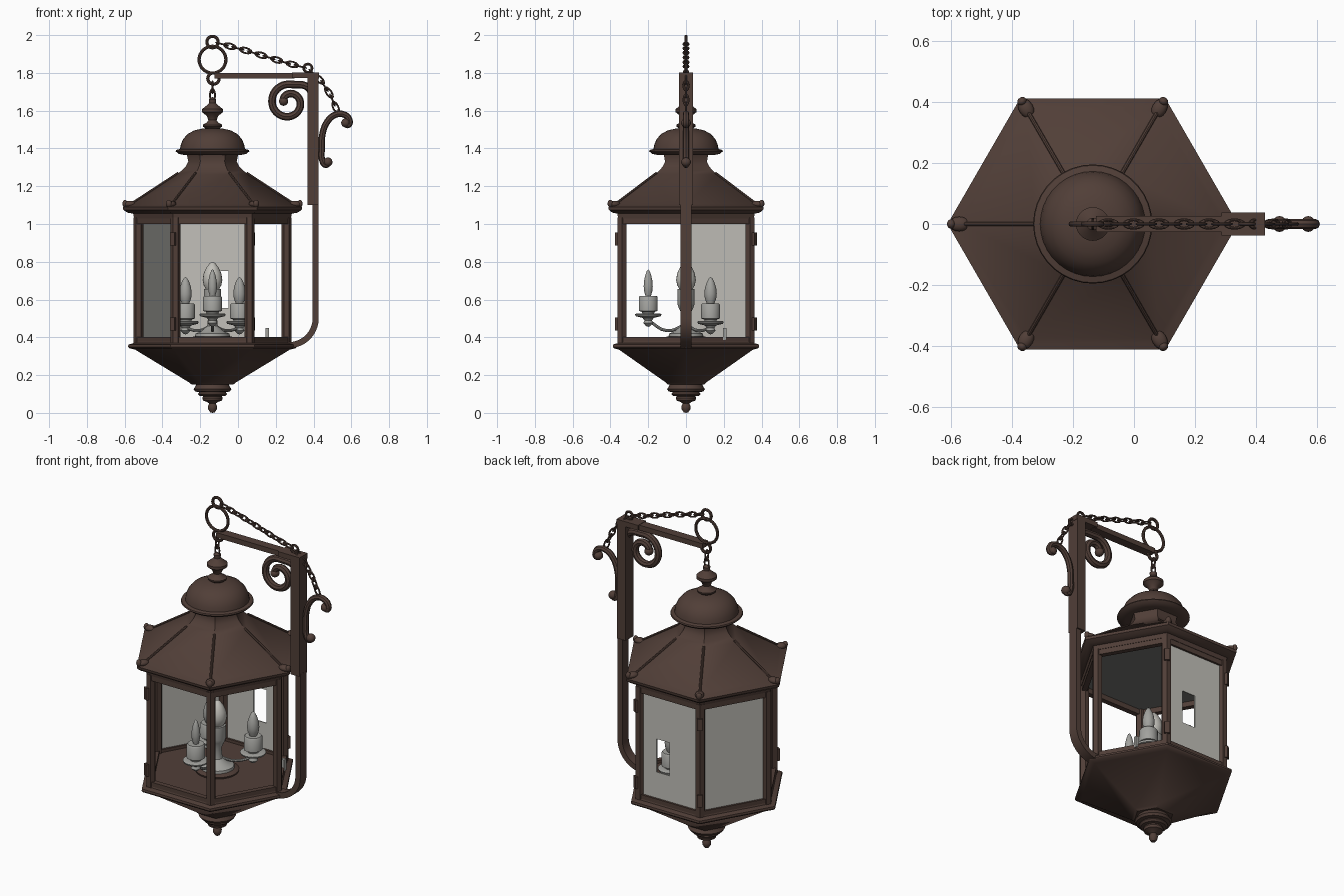
import bpy, bmesh, math
from mathutils import Vector, Matrix

if "Cube" in bpy.data.objects:
    bpy.data.objects.remove(bpy.data.objects["Cube"])

CX = -0.135                      # lantern axis
R = math.radians


def material(name, col):
    m = bpy.data.materials.new(name)
    m.diffuse_color = (*col, 1)
    m.use_nodes = True
    m.node_tree.nodes["Principled BSDF"].inputs["Base Color"].default_value = m.diffuse_color
    return m


BROWN = material("aged_bronze", (0.082, 0.049, 0.039))
GLASS = material("frosted_glass", (0.54, 0.53, 0.49))
CANDLE = material("candle_grey", (0.36, 0.36, 0.34))
DARK = material("ceiling_grey", (0.17, 0.17, 0.16))


def finish(name, bm, mat):
    bmesh.ops.remove_doubles(bm, verts=bm.verts, dist=1e-5)
    bmesh.ops.recalc_face_normals(bm, faces=bm.faces)
    me = bpy.data.meshes.new(name)
    bm.to_mesh(me)
    bm.free()
    me.materials.append(mat)
    ob = bpy.data.objects.new(name, me)
    bpy.context.collection.objects.link(ob)
    return ob


def lathe(name, profile, mat=BROWN, seg=28, x=CX, y=0.0):
    """Spin an (r, z) profile about a vertical axis; seg=6 gives a hexagon."""
    bm = bmesh.new()
    rings = [[bm.verts.new((x + r * math.cos(2 * math.pi * i / seg),
                            y + r * math.sin(2 * math.pi * i / seg), z))
              for i in range(seg)] if r > 0 else [bm.verts.new((x, y, z))]
             for r, z in profile]
    for a, b in zip(rings, rings[1:]):
        for i in range(seg):
            j = (i + 1) % seg
            q = [a[i % len(a)], a[j % len(a)], b[j % len(b)], b[i % len(b)]]
            bm.faces.new(list(dict.fromkeys(q)))
    return finish(name, bm, mat)


def box(name, lo, hi, mat=BROWN, angle=0.0, origin=(0, 0)):
    """Box between two corners, turned about z and moved to origin."""
    bm = bmesh.new()
    bmesh.ops.create_cube(bm, size=1)
    lo, hi = Vector(lo), Vector(hi)
    for v in bm.verts:
        v.co = Vector((v.co[k] * (hi[k] - lo[k]) + (lo[k] + hi[k]) / 2 for k in range(3)))
    bm.transform(Matrix.Translation((*origin, 0)) @ Matrix.Rotation(angle, 4, 'Z'))
    return finish(name, bm, mat)


def tube(name, pts, rad, mat=BROWN):
    """Round bar through points."""
    cu = bpy.data.curves.new(name, 'CURVE')
    cu.dimensions = '3D'
    cu.bevel_depth, cu.bevel_resolution, cu.use_fill_caps = rad, 2, True
    sp = cu.splines.new('BEZIER')
    sp.bezier_points.add(len(pts) - 1)
    for bp, p in zip(sp.bezier_points, pts):
        bp.co = p
        bp.handle_left_type = bp.handle_right_type = 'AUTO'
    sp.resolution_u = 4
    tmp = bpy.data.objects.new(name + "_path", cu)
    bpy.context.collection.objects.link(tmp)
    me = bpy.data.meshes.new_from_object(tmp.evaluated_get(bpy.context.evaluated_depsgraph_get()))
    bpy.data.objects.remove(tmp)
    me.name = name
    me.materials.clear()
    me.materials.append(mat)
    ob = bpy.data.objects.new(name, me)
    bpy.context.collection.objects.link(ob)
    return ob


def ring(name, x, z, rad, thick, rot=(R(90), 0, 0), stretch=1.0, seg=20):
    bpy.ops.mesh.primitive_torus_add(major_segments=seg, minor_segments=8, major_radius=rad,
                                     minor_radius=thick, location=(x, 0, z), rotation=rot)
    ob = bpy.context.object
    ob.name = name
    ob.scale.x = stretch
    ob.data.materials.append(BROWN)


def ball(name, loc, scale, mat=BROWN, angle=0.0):
    bm = bmesh.new()
    bmesh.ops.create_uvsphere(bm, u_segments=16, v_segments=10, radius=1)
    bm.transform(Matrix.Translation(loc) @ Matrix.Rotation(angle, 4, 'Z')
                 @ Matrix.Diagonal((*scale, 1)))
    return finish(name, bm, mat)


def chain(name, pts, pitch):
    """Links alternate by a quarter turn along a polyline in the xz plane."""
    n, carry = 0, pitch / 2
    for (x0, z0), (x1, z1) in zip(pts, pts[1:]):
        ln = math.hypot(x1 - x0, z1 - z0)
        while carry < ln:
            t = carry / ln
            ring(f"{name}_link_{n}", x0 + (x1 - x0) * t, z0 + (z1 - z0) * t, 0.014, 0.0048,
                 (R(90) * (n % 2), -math.atan2(z1 - z0, x1 - x0), 0), 2.0, 12)
            n += 1
            carry += pitch
        carry -= ln


def polar(r, deg):
    return CX + r * math.cos(R(deg)), r * math.sin(R(deg))


# lantern body: hexagonal base, roof and neck
lathe("lower_body", [(0, .15), (.11, .15), (.125, .162), (.41, .335), (.44, .342), (.447, .35),
                     (.445, .362), (.415, .37), (.41, .385), (0, .385)], seg=6)
lathe("bottom_finial", [(0, 0), (.012, .003), (.023, .02), (.024, .035), (.017, .05), (.03, .058),
                        (.05, .065), (.054, .078), (.05, .088), (.068, .09), (.078, .1),
                        (.07, .11), (.092, .113), (.1, .126), (.092, .138), (.085, .152), (0, .155)])
lathe("roof", [(.385, 1.03), (.415, 1.03), (.42, 1.055), (.45, 1.06), (.472, 1.075), (.475, 1.09),
               (.45, 1.098), (.43, 1.105), (.19, 1.262), (.16, 1.285), (.142, 1.305), (.128, 1.33),
               (.135, 1.365), (0, 1.365)], seg=6)
lathe("ceiling", [(0, 1.03), (.39, 1.03), (.39, 1.038), (0, 1.038)], DARK, seg=6)
lathe("dome", [(0, 1.365), (.15, 1.365), (.18, 1.372), (.195, 1.385), (.192, 1.392), (.172, 1.397),
               (.168, 1.42), (.155, 1.45), (.13, 1.478), (.095, 1.496), (.05, 1.506), (0, 1.508)], seg=36)
lathe("top_finial", [(.03, 1.5), (.05, 1.515), (.052, 1.525), (.03, 1.537), (.022, 1.55),
                     (.03, 1.572), (.055, 1.592), (.055, 1.608), (.03, 1.628), (.018, 1.64),
                     (.02, 1.66), (0, 1.672)])

# corner posts, rails, roof ridges and leaf tips around the hexagon
for k in range(6):
    a = 60 * k
    px, py = polar(.392, a)
    lathe(f"post_{k}", [(0, .37), (.027, .37), (.027, 1.035), (0, 1.035)], seg=6, x=px, y=py)
    o = polar(.395 * math.cos(R(30)), a + 30)
    for tag, z0, z1 in (("bottom", .37, .402), ("top", 1.0, 1.035)):
        box(f"{tag}_rail_{k}", (-.015, -.19, z0), (.015, .19, z1), angle=R(a + 30), origin=o)
    tube(f"roof_ridge_{k}", [(*polar(.44, a), 1.1), (*polar(.31, a), 1.185),
                             (*polar(.18, a), 1.27)], .007)
    ball(f"roof_leaf_{k}", (*polar(.437, a), 1.105), (.034, .024, .018), angle=R(a))
    ball(f"roof_leaf_tip_{k}", (*polar(.463, a), 1.108), (.014, .016, .02), angle=R(a))
    if a in (60, 120, 240):
        for z in (.47, .92):
            box(f"hinge_{k}_{int(z * 100)}", (.005, -.014, z - .035), (.034, .014, z + .035),
                angle=R(a), origin=(px, py))

# glass survives in the two rear sides; the back pane has a small opening
G = .342
side = polar(G, 150)
box("left_back_pane", (-.003, -.19, .39), (.003, .19, 1.02), GLASS, R(150), side)
for name, x0, x1, z0, z1 in (("left", -.19, 0, .39, 1.02), ("right", .085, .19, .39, 1.02),
                             ("lower", 0, .085, .39, .555), ("upper", 0, .085, .75, 1.02)):
    box(f"back_pane_{name}", (x0, G - .003, z0), (x1, G + .003, z1), GLASS, origin=(CX, 0))

# candle cluster
lathe("cluster_base_ring", [(0, .385), (.115, .385), (.118, .395), (.1, .405), (0, .405)])
lathe("cluster_stem", [(0, .4), (.092, .405), (.09, .42), (.06, .432), (.028, .46), (.022, .52),
                       (.04, .56), (.046, .58), (.046, .655), (0, .66)], CANDLE)


def bulb(name, x, y, z, r, h):
    lathe(name, [(r * f, z + h * t) for f, t in
                 ((0, 0), (.55, 0), (.9, .2), (1, .38), (.9, .6), (.62, .8), (.28, .95), (0, 1))],
          GLASS if r > .04 else CANDLE, 20, x, y)


bulb("centre_bulb", CX, 0, .645, .052, .155)
for name, x, y, dz, r in (("front", CX, -.2, .04, .024), ("left", CX - .143, .13, 0, .033),
                          ("right", CX + .143, .13, 0, .033)):
    lathe(f"{name}_candle", [(0, .415), (.012, .42), (.026, .435), (.02, .45), (.03, .463),
                             (.066, .472), (.07, .482), (.064, .486), (.03, .484), (.034, .495),
                             (.05, .5), (.05, .572), (.044, .58), (0, .58)], CANDLE, 24, x, y)
    ob = bpy.context.collection.objects[f"{name}_candle"]
    ob.location.z = dz
    bulb(f"{name}_bulb", x, y, .575 + dz, r, .145)
    tube(f"{name}_arm", [(CX, 0, .47), (CX + (x - CX) * .5, y * .5, .435), (x, y, .45 + dz)],
         .008, CANDLE)
box("floor_peg", (.145, .195, .385), (.165, .215, .45), CANDLE)

# wall bracket: beam, post, and flat strap sweeping under the lantern
box("beam", (CX + .01, -.026, 1.77), (.3, .026, 1.8))
box("beam_cap", (.287, -.037, 1.772), (.428, .037, 1.802))
box("post_upper", (.368, -.037, 1.1), (.426, .037, 1.775))
cx, cz, ro, ri = .27, .5, .157, .125
bm = bmesh.new()
path = [((ro, 1.11), (ri, 1.11))] + [((ro * math.cos(t), cz + ro * math.sin(t)),
                                      (ri * math.cos(t), cz + ri * math.sin(t)))
                                     for t in (-R(9 * i) for i in range(11))]
loops = [[bm.verts.new((cx + p[0], s * .029, p[1])) for p, s in
          ((o, -1), (o, 1), (i, 1), (i, -1))] for o, i in path]
for a, b in zip(loops, loops[1:]):
    for i in range(4):
        bm.faces.new((a[i], a[(i + 1) % 4], b[(i + 1) % 4], b[i]))
bm.faces.new(loops[0])
bm.faces.new(loops[-1])
finish("lower_strap", bm, BROWN)

# scrolls
spiral = [(.395, 0, 1.69), (.365, 0, 1.728)]
for i in range(25):
    t = i / 24
    a, r = R(80 + 450 * t), .095 - .068 * t ** 1.5
    spiral.append((.268 + r * math.cos(a), 0, 1.645 + r * math.sin(a)))
tube("inner_scroll", spiral, .02)
ball("inner_scroll_eye", spiral[-1], (.024, .027, .024))
hook = [(.565, 1.53), (.585, 1.525), (.588, 1.555), (.56, 1.58), (.515, 1.578), (.475, 1.545),
        (.448, 1.48), (.443, 1.4), (.447, 1.335), (.465, 1.313), (.48, 1.325)]
tube("outer_scroll", [(x, 0, z) for x, z in hook], .017)
ball("outer_scroll_eye", (.57, 0, 1.535), (.024, .026, .024))
ball("outer_scroll_foot", (.476, 0, 1.328), (.024, .026, .024))

# rings and chains
ring("large_ring", CX, 1.87, .071, .0085, seg=32)
ring("top_ring", CX, 1.963, .03, .0085)
ring("beam_ring", CX + .005, 1.77, .03, .0085)
ring("corner_ring", .37, 1.825, .022, .007)
chain("hanger", [(CX, 1.745), (CX, 1.655)], .042)
chain("long_chain", [(-.105, 1.958), (.05, 1.916), (.25, 1.855), (.352, 1.828)], .043)
chain("short_chain", [(.385, 1.81), (.44, 1.757), (.485, 1.69), (.525, 1.60)], .043)

# smooth shading with crisp edges
bpy.ops.object.select_all(action='SELECT')
bpy.context.view_layer.objects.active = bpy.context.collection.objects["dome"]
bpy.ops.object.shade_smooth_by_angle(angle=R(38))
